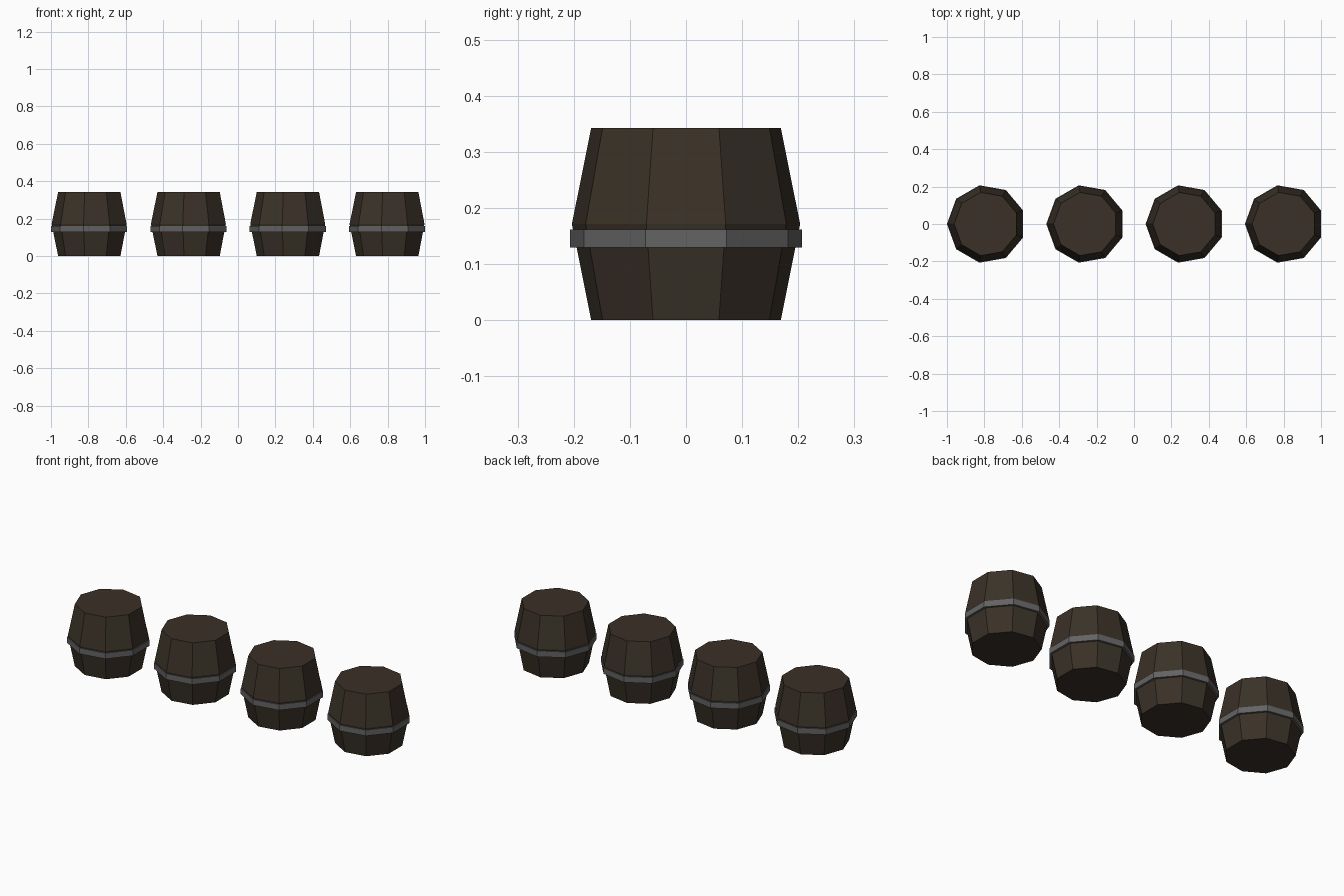
import bpy, bmesh, math

if "Cube" in bpy.data.objects:
    bpy.data.objects.remove(bpy.data.objects["Cube"])

SIDES = 9


def material(name, rgb):
    m = bpy.data.materials.new(name)
    m.diffuse_color = (*rgb, 1)
    m.use_nodes = True
    m.node_tree.nodes["Principled BSDF"].inputs["Base Color"].default_value = m.diffuse_color
    return m


olive_wood = material("dark olive wood", (0.042, 0.033, 0.021))
red_wood = material("dark reddish wood", (0.042, 0.029, 0.020))
iron = material("grey iron", (0.125, 0.125, 0.128))


def lathe(name, x, profile, mats, closed=False):
    """Flat-sided solid turned from (radius, z) rings, one vertex pointing to -x."""
    bm = bmesh.new()
    rings = [[bm.verts.new((r * math.cos(a), r * math.sin(a), z))
              for a in (math.pi + 2 * math.pi * i / SIDES for i in range(SIDES))]
             for r, z in profile]
    pairs = list(zip(rings, rings[1:]))
    if closed:
        pairs.append((rings[-1], rings[0]))
    for k, (lo, hi) in enumerate(pairs):
        for i in range(SIDES):
            j = (i + 1) % SIDES
            f = bm.faces.new((lo[i], lo[j], hi[j], hi[i]))
            f.material_index = (i + k) % 2 if len(mats) > 1 else 0
    if not closed:
        for ring in (rings[0], rings[-1]):
            bm.faces.new(ring).material_index = len(mats) - 1
    bmesh.ops.recalc_face_normals(bm, faces=bm.faces)
    me = bpy.data.meshes.new(name)
    bm.to_mesh(me)
    bm.free()
    for m in mats:
        me.materials.append(m)
    ob = bpy.data.objects.new(name, me)
    ob.location.x = x
    bpy.context.collection.objects.link(ob)


for n in range(4):
    x = -0.79 + n * 0.531
    # Barrel body, widest at mid height
    lathe(f"barrel_body_{n + 1}", x,
          [(0.1716, 0), (0.2065, 0.1715), (0.1716, 0.343)], [olive_wood, red_wood])
    # Iron hoop just below the middle
    lathe(f"barrel_hoop_{n + 1}", x,
          [(0.19, 0.13), (0.21, 0.13), (0.21, 0.162), (0.19, 0.162)], [iron], closed=True)
